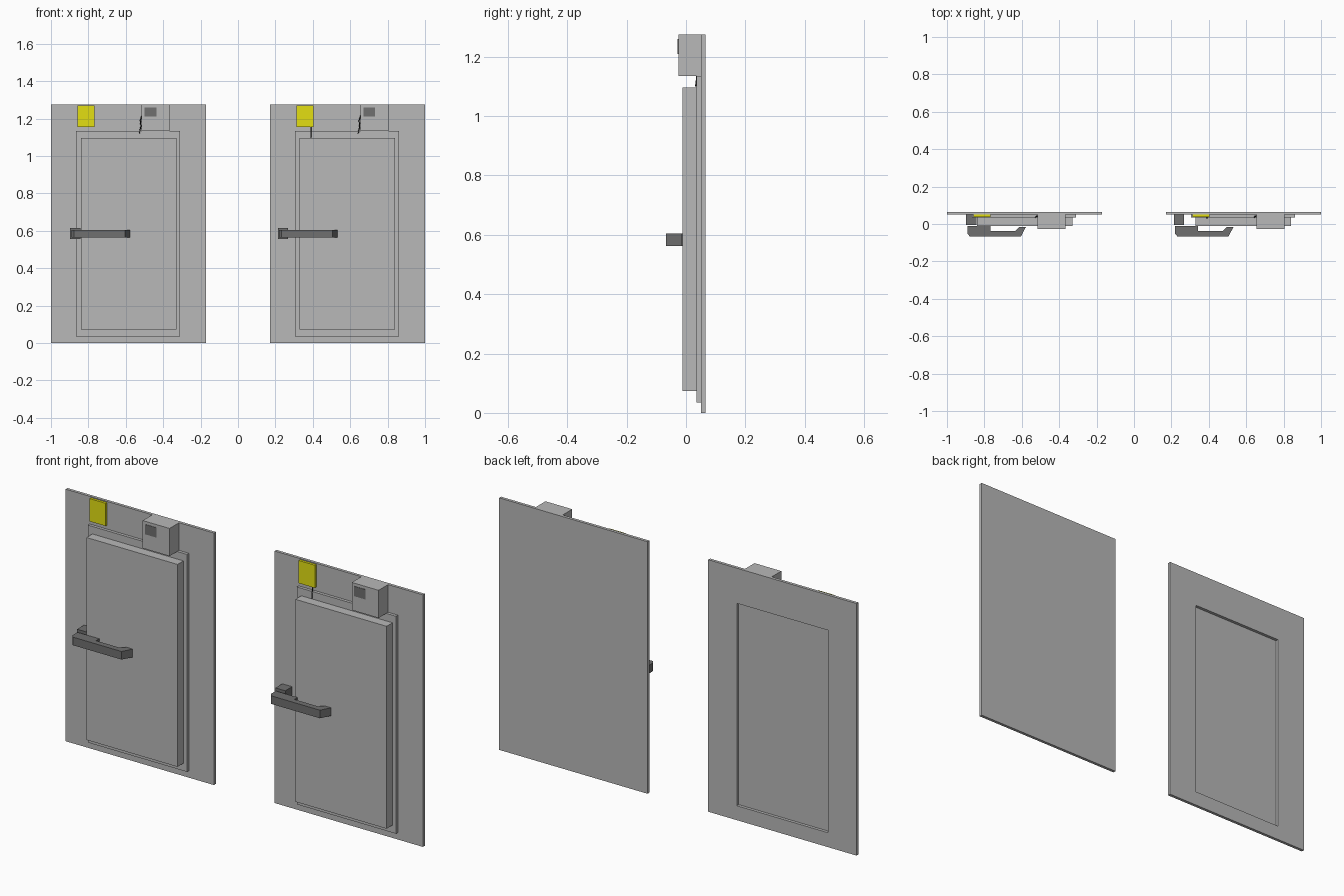
import bpy
import bmesh

cube = bpy.data.objects.get("Cube")
if cube:
    bpy.data.objects.remove(cube, do_unlink=True)


def material(name, rgb):
    m = bpy.data.materials.new(name)
    m.use_nodes = True
    m.diffuse_color = (*rgb, 1)
    m.node_tree.nodes["Principled BSDF"].inputs["Base Color"].default_value = (*rgb, 1)
    return m


steel = material("grey steel", (0.48, 0.48, 0.48))
dark = material("dark grey", (0.16, 0.16, 0.16))
yellow = material("yellow", (0.77, 0.74, 0.006))
black = material("black", (0.02, 0.02, 0.02))


def finish(name, bm, mat):
    bmesh.ops.recalc_face_normals(bm, faces=bm.faces)
    mesh = bpy.data.meshes.new(name)
    bm.to_mesh(mesh)
    bm.free()
    mesh.materials.append(mat)
    obj = bpy.data.objects.new(name, mesh)
    bpy.context.collection.objects.link(obj)
    return obj


def prism(name, outline, z0, z1, mat):
    """Extrude an x-y outline from z0 to z1."""
    bm = bmesh.new()
    face = bm.faces.new([bm.verts.new((x, y, z0)) for x, y in outline])
    top = bmesh.ops.extrude_face_region(bm, geom=[face])["geom"]
    bmesh.ops.translate(bm, vec=(0, 0, z1 - z0),
                        verts=[v for v in top if isinstance(v, bmesh.types.BMVert)])
    return finish(name, bm, mat)


def box(name, x, y, z, mat):
    return prism(name, [(x[0], y[0]), (x[1], y[0]), (x[1], y[1]), (x[0], y[1])], *z, mat)


def cord(name, points):
    curve = bpy.data.curves.new(name, "CURVE")
    curve.dimensions = "3D"
    curve.bevel_depth = 0.003
    curve.bevel_resolution = 1
    curve.use_fill_caps = True
    spline = curve.splines.new("POLY")
    spline.points.add(len(points) - 1)
    for p, co in zip(spline.points, points):
        p.co = (*co, 1)
    curve.materials.append(black)
    bpy.context.collection.objects.link(bpy.data.objects.new(name, curve))


BACK, PANEL, FRAME, DOOR = 0.065, 0.05, 0.035, -0.012

# Each door set: label, left edge of its panel, handle position, open back
for side, x, hx, opening in (("right", -1.0, -0.89, True), ("left", 0.17, 0.22, False)):
    # Wall panel, with a doorway cut through it on one side
    panel = box(side + "_wall_panel", (x, x + 0.83), (PANEL, BACK), (0, 1.275), steel)
    if opening:
        cutter = box("doorway_cutter", (x + 0.16, x + 0.67), (0, 0.1), (0.073, 1.097), steel)
        cutter.hide_render = True
        mod = panel.modifiers.new("doorway", "BOOLEAN")
        mod.object = cutter
        mod.operation = "DIFFERENCE"
        mod.solver = "EXACT"
        bpy.context.view_layer.objects.active = panel
        bpy.ops.object.modifier_apply(modifier=mod.name)
        bpy.data.objects.remove(cutter, do_unlink=True)

    # Frame and door leaf
    box(side + "_door_frame", (x + 0.135, x + 0.69), (FRAME, PANEL), (0.035, 1.135), steel)
    box(side + "_door_leaf", (x + 0.16, x + 0.67), (DOOR, FRAME), (0.073, 1.097), steel)

    # Handle with its mount and a bent grip
    box(side + "_handle_mount", (hx - 0.007, hx + 0.048), (-0.005, PANEL), (0.557, 0.615), dark)
    grip = [(0, -0.012), (0.122, -0.012), (0.122, -0.038), (0.255, -0.038), (0.276, -0.016),
            (0.312, -0.016), (0.285, -0.067), (0.012, -0.067), (0, -0.052)]
    prism(side + "_handle_grip", [(hx + px, py) for px, py in grip], 0.563, 0.604, dark)

    # Warning plate
    box(side + "_warning_plate", (x + 0.143, x + 0.233), (0.038, PANEL), (1.155, 1.27), yellow)

    # Control box with display and cord
    front = -0.026
    box(side + "_control_box", (x + 0.485, x + 0.635), (front, PANEL), (1.135, 1.275), steel)
    box(side + "_display", (x + 0.5, x + 0.563), (front - 0.002, front), (1.21, 1.26), dark)
    cord(side + "_control_cord", [(x + 0.488, 0.042, 1.22), (x + 0.477, 0.042, 1.19),
                                  (x + 0.481, 0.04, 1.16), (x + 0.472, 0.036, 1.12)])
    if not opening:
        cord(side + "_plate_cord", [(x + 0.22, 0.04, 1.155), (x + 0.22, 0.033, 1.1)])
